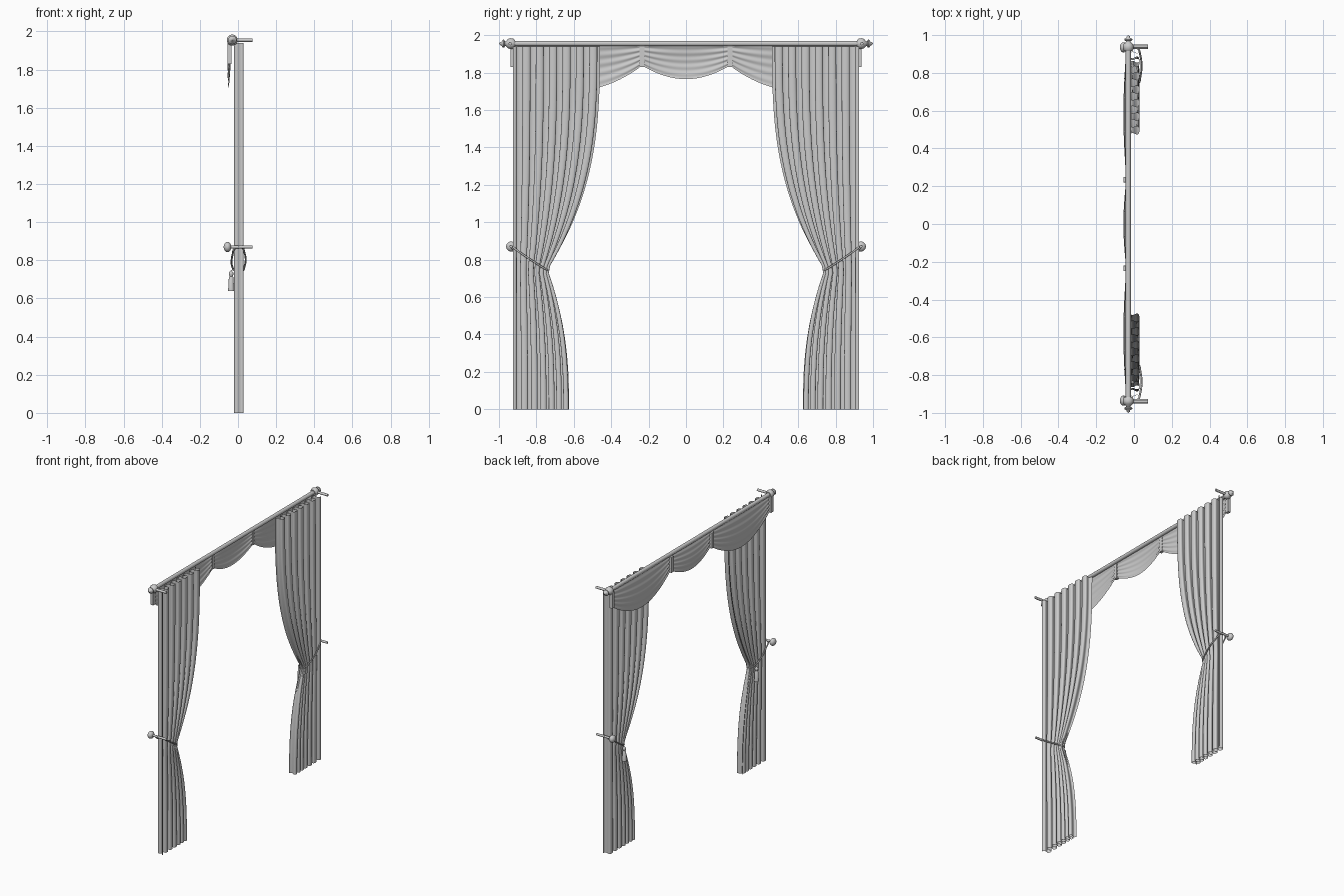
import bpy, math
from math import sin, cos, pi
from mathutils import Vector, Matrix

cube = bpy.data.objects.get("Cube")
if cube:
    bpy.data.objects.remove(cube)

grey = bpy.data.materials.new("light grey")
grey.use_nodes = True
colour = (0.6, 0.6, 0.6, 1)
grey.diffuse_color = colour
grey.node_tree.nodes["Principled BSDF"].inputs["Base Color"].default_value = colour

ROD_X, ROD_Z = -0.03, 1.955
TOP, PINCH = 1.94, 0.745
OUTER, WIDTH = 0.925, 0.465


def grid(name, nu, nv, point, closed=False):
    """Smooth surface from point(u, v), u and v running 0..1."""
    verts = [point(i / nu, j / nv) for j in range(nv + 1) for i in range(nu + 1)]
    row = nu + 1
    faces = [(j * row + i, j * row + i + 1, (j + 1) * row + i + 1, (j + 1) * row + i)
             for j in range(nv) for i in range(nu)]
    mesh = bpy.data.meshes.new(name)
    mesh.from_pydata(verts, [], faces)
    mesh.materials.append(grey)
    mesh.shade_smooth()
    obj = bpy.data.objects.new(name, mesh)
    bpy.context.collection.objects.link(obj)
    return obj


def lathe(name, profile, origin, axis):
    """Turn (distance, radius) points around an axis."""
    turn = Vector((0, 0, 1)).rotation_difference(Vector(axis)).to_matrix()
    n = len(profile) - 1

    def point(u, v):
        d, r = profile[round(v * n)]
        return Vector(origin) + turn @ Vector((r * cos(2 * pi * u), r * sin(2 * pi * u), d))
    obj = grid(name, 20, n, point)
    bpy.context.view_layer.objects.active = obj
    bpy.ops.object.select_all(action='DESELECT')
    obj.select_set(True)
    bpy.ops.object.shade_smooth_by_angle(angle=math.radians(50))
    return obj


def ball(r, squash=1.0):
    return [(-r * squash * cos(pi * k / 10), r * sin(pi * k / 10)) for k in range(11)]


def rod(length, r):
    return [(0, 0), (0, r), (length, r), (length, 0)]


def inner_edge(z):
    if z > PINCH:
        return 0.46 + 0.285 * ((TOP - z) / (TOP - PINCH)) ** 2.8
    return PINCH - 0.12 * (1 - (z / PINCH) ** 2.5)


def curtain(side):
    def point(u, v):
        z = TOP * v
        gather = WIDTH - (OUTER - inner_edge(z))
        squeeze = math.exp(-((z - PINCH) / 0.22) ** 2) * u
        a = 2 * pi * 6.5 * u
        across = WIDTH * u - gather * u ** 1.5
        scale = 1 - 0.6 * gather / WIDTH * u
        across += 0.011 * scale * sin(2 * a)
        x = 0.004 + 0.025 * (1 - 0.35 * squeeze) * cos(a)
        return (x, side * (OUTER - across), z)
    return grid("curtain", 200, 48, point)


def swag(name, y0, y1, drop):
    def point(u, v):
        hang = sin(pi * u)
        bottom = 1.84 - drop * max(hang, 0) ** 0.85
        z = 1.95 + (bottom - 1.95) * v
        ripple = 0.003 * sin(v * 5 * 2 * pi) * (1 - 0.5 * hang)
        return (-0.038 - 0.017 * hang * sin(pi * min(v * 0.8, 1)) + ripple,
                y0 + (y1 - y0) * u, z)
    return grid(name, 40, 40, point)


def strap(y):
    bpy.ops.mesh.primitive_cube_add(size=1, location=(-0.045, y, 1.888))
    obj = bpy.context.object
    obj.name = "swag_strap"
    obj.scale = (0.022, 0.028, 0.115)
    obj.data.materials.append(grey)
    bevel = obj.modifiers.new("soft edges", 'BEVEL')
    bevel.width = 0.004
    bevel.segments = 2


# Pole across the top
lathe("pole", rod(1.88, 0.014), (ROD_X, -0.94, ROD_Z), (0, 1, 0))

# Valance of three swags
swag("middle_swag", -0.235, 0.235, 0.075)
for side in (-1, 1):
    swag("side_swag", side * 0.235, side * 0.925, 0.135)
    strap(side * 0.235)
    strap(side * 0.925)

FINIAL = [(-0.025, 0), (-0.025, 0.02), (-0.015, 0.027), (0, 0.029), (0.012, 0.025), (0.02, 0.015),
          (0.028, 0.011), (0.031, 0.02), (0.037, 0.022), (0.042, 0.018), (0.046, 0.01),
          (0.054, 0.008), (0.06, 0)]
TASSEL = [(0, 0), (0, 0.016), (0.07, 0.012), (0.076, 0.008), (0.085, 0.012),
          (0.095, 0.012), (0.105, 0.004), (0.11, 0)]

for side in (-1, 1):
    curtain(side)
    # Pole end and wall bracket
    lathe("finial", FINIAL, (ROD_X, side * 0.94, ROD_Z), (0, side, 0))
    lathe("pole_bracket", rod(0.105, 0.009), (ROD_X, side * 0.94, ROD_Z), (1, 0, 0))
    # Holdback knob on its stem
    lathe("holdback_stem", rod(0.125, 0.008), (-0.05, side * 0.935, 0.87), (1, 0, 0))
    lathe("holdback_knob", ball(0.027, 0.75), (-0.055, side * 0.935, 0.87), (1, 0, 0))
    # Cord looped around the gathered cloth
    curve = bpy.data.curves.new("tieback_cord", 'CURVE')
    curve.dimensions = '3D'
    curve.bevel_depth = 0.005
    curve.bevel_resolution = 2
    curve.resolution_u = 6
    path = [(0.012, 0.935, 0.872), (0.034, 0.89, 0.84), (0.034, 0.78, 0.767), (0.02, 0.742, 0.745),
            (-0.012, 0.742, 0.745), (-0.028, 0.78, 0.76), (-0.028, 0.89, 0.832), (-0.012, 0.935, 0.866)]
    spline = curve.splines.new('BEZIER')
    spline.bezier_points.add(len(path) - 1)
    for bp, (x, y, z) in zip(spline.bezier_points, path):
        bp.co = (x, side * y, z)
        bp.handle_left_type = bp.handle_right_type = 'AUTO'
    spline.use_cyclic_u = True
    curve.materials.append(grey)
    cord = bpy.data.objects.new("tieback_cord", curve)
    bpy.context.collection.objects.link(cord)
    # Tassel hanging behind the gather
    lathe("tassel", TASSEL, (-0.036, side * 0.77, 0.64), (0, 0, 1))
